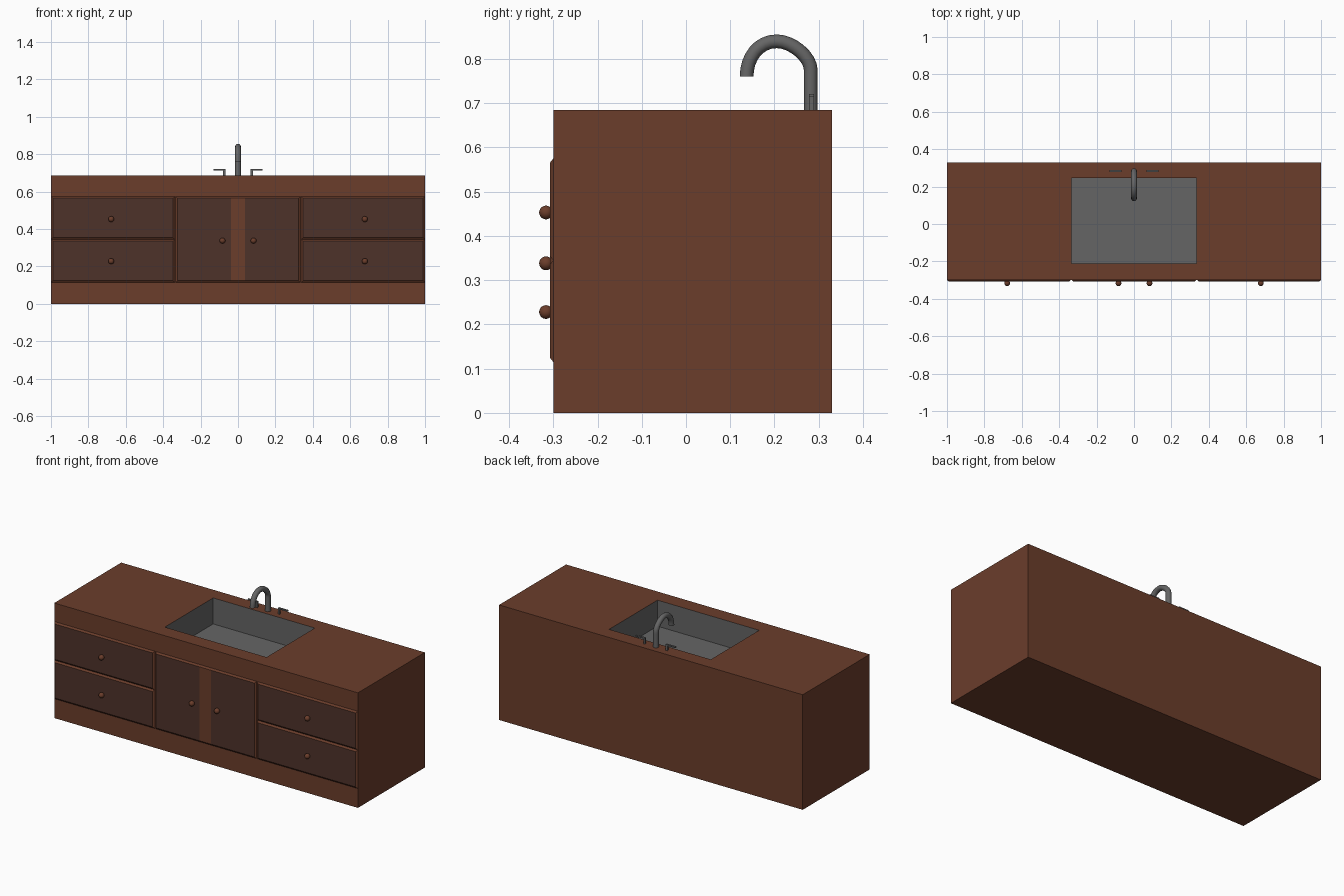
import bpy, bmesh
from math import radians

if "Cube" in bpy.data.objects:
    bpy.data.objects.remove(bpy.data.objects["Cube"])


def material(name, rgb):
    m = bpy.data.materials.new(name)
    m.diffuse_color = (*rgb, 1)
    m.use_nodes = True
    m.node_tree.nodes["Principled BSDF"].inputs["Base Color"].default_value = m.diffuse_color
    return m


WOOD = material("wood", (0.147, 0.047, 0.024))
DARK = material("dark_wood", (0.076, 0.032, 0.023))
STEEL = material("steel", (0.13, 0.13, 0.13))
FRONT, BACK, TOP = -0.30, 0.33, 0.685


def mesh_object(name, bm, mats):
    bmesh.ops.recalc_face_normals(bm, faces=bm.faces)
    me = bpy.data.meshes.new(name)
    bm.to_mesh(me)
    bm.free()
    for m in mats:
        me.materials.append(m)
    ob = bpy.data.objects.new(name, me)
    bpy.context.collection.objects.link(ob)
    return ob


def ring(bm, x0, x1, y0, y1, z):
    return [bm.verts.new(c) for c in ((x0, y0, z), (x1, y0, z), (x1, y1, z), (x0, y1, z))]


def bridge(bm, a, b, mat=0):
    for i in range(4):
        j = (i + 1) % 4
        bm.faces.new((a[i], a[j], b[j], b[i])).material_index = mat


# cabinet body with the sink basin sunk into its top
bm = bmesh.new()
bottom = ring(bm, -1, 1, FRONT, BACK, 0)
top = ring(bm, -1, 1, FRONT, BACK, TOP)
rim = ring(bm, -0.335, 0.335, -0.21, 0.245, TOP)
floor = ring(bm, -0.335, 0.335, -0.21, 0.245, TOP - 0.155)
bm.faces.new(bottom)
bridge(bm, bottom, top)
bridge(bm, top, rim)
bridge(bm, rim, floor, 1)
bm.faces.new(floor).material_index = 1
mesh_object("cabinet_with_basin", bm, [WOOD, STEEL])


# raised front panel with sloping edges; splits divide its face in strips
def panel(name, x0, x1, z0, z1, splits=()):
    b, y = 0.01, FRONT - 0.008
    bm = bmesh.new()
    xs = [x0 + b, *splits, x1 - b]
    low = [bm.verts.new((x, y, z0 + b)) for x in xs]
    high = [bm.verts.new((x, y, z1 - b)) for x in xs]
    for i in range(len(xs) - 1):
        f = bm.faces.new((low[i], low[i + 1], high[i + 1], high[i]))
        f.material_index = 1 - i % 2
    base = [bm.verts.new((x, FRONT, z)) for x, z in ((x0, z0), (x1, z0), (x1, z1), (x0, z1))]
    bm.faces.new((base[0], base[1], *reversed(low)))
    bm.faces.new((base[2], base[3], *high))
    bm.faces.new((base[1], base[2], high[-1], low[-1]))
    bm.faces.new((base[3], base[0], low[0], high[0]))
    mesh_object(name, bm, [WOOD, DARK])


def knob(name, x, z):
    bm = bmesh.new()
    bmesh.ops.create_uvsphere(bm, u_segments=24, v_segments=12, radius=0.0155)
    bmesh.ops.translate(bm, verts=bm.verts, vec=(x, -0.3165, z))
    for f in bm.faces:
        f.smooth = True
    mesh_object(name, bm, [WOOD])


# drawers, doors and knobs
panel("doors", -0.333, 0.333, 0.115, 0.575, (-0.037, 0.037))
for side, s in (("left", -1), ("right", 1)):
    for level, z0, z1, kz in (("lower", 0.115, 0.345, 0.228), ("upper", 0.345, 0.575, 0.453)):
        panel(f"{side}_{level}_drawer", *sorted((s, s * 0.338)), z0, z1)
        knob(f"{side}_{level}_knob", s * 0.678, kz)
    knob(f"{side}_door_knob", s * 0.083, 0.338)

# gooseneck tap: a swept tube
cu = bpy.data.curves.new("tap_spout", "CURVE")
cu.dimensions = "3D"
cu.bevel_depth = 0.0155
cu.bevel_resolution = 4
cu.use_fill_caps = True
cu.resolution_u = 8
sp = cu.splines.new("BEZIER")
path = [  # y, z, then incoming and outgoing handle offsets
    (0.282, TOP, (0, -0.02), (0, 0.02)),
    (0.282, 0.775, (0, -0.02), (0, 0.03)),
    (0.205, 0.84, (0.035, 0), (-0.04, 0)),
    (0.137, 0.76, (0, 0.045), (0, -0.01)),
]
sp.bezier_points.add(len(path) - 1)
for p, (y, z, a, b) in zip(sp.bezier_points, path):
    p.handle_left_type = p.handle_right_type = "FREE"
    p.co = (0, y, z)
    p.handle_left = (0, y + a[0], z + a[1])
    p.handle_right = (0, y + b[0], z + b[1])
cu.materials.append(STEEL)
bpy.context.collection.objects.link(bpy.data.objects.new("tap_spout", cu))


# tap handles: post and lever
def box(bm, lo, hi):
    a = ring(bm, lo[0], hi[0], lo[1], hi[1], lo[2])
    b = ring(bm, lo[0], hi[0], lo[1], hi[1], hi[2])
    bm.faces.new(a)
    bridge(bm, a, b)
    bm.faces.new(b)


for side, s in (("left", -1), ("right", 1)):
    bm = bmesh.new()
    px = sorted((s * 0.068, s * 0.079))
    lx = sorted((s * 0.068, s * 0.131))
    box(bm, (px[0], 0.278, TOP), (px[1], 0.289, 0.714))
    box(bm, (lx[0], 0.278, 0.714), (lx[1], 0.289, 0.721))
    mesh_object(f"{side}_tap_handle", bm, [STEEL])
